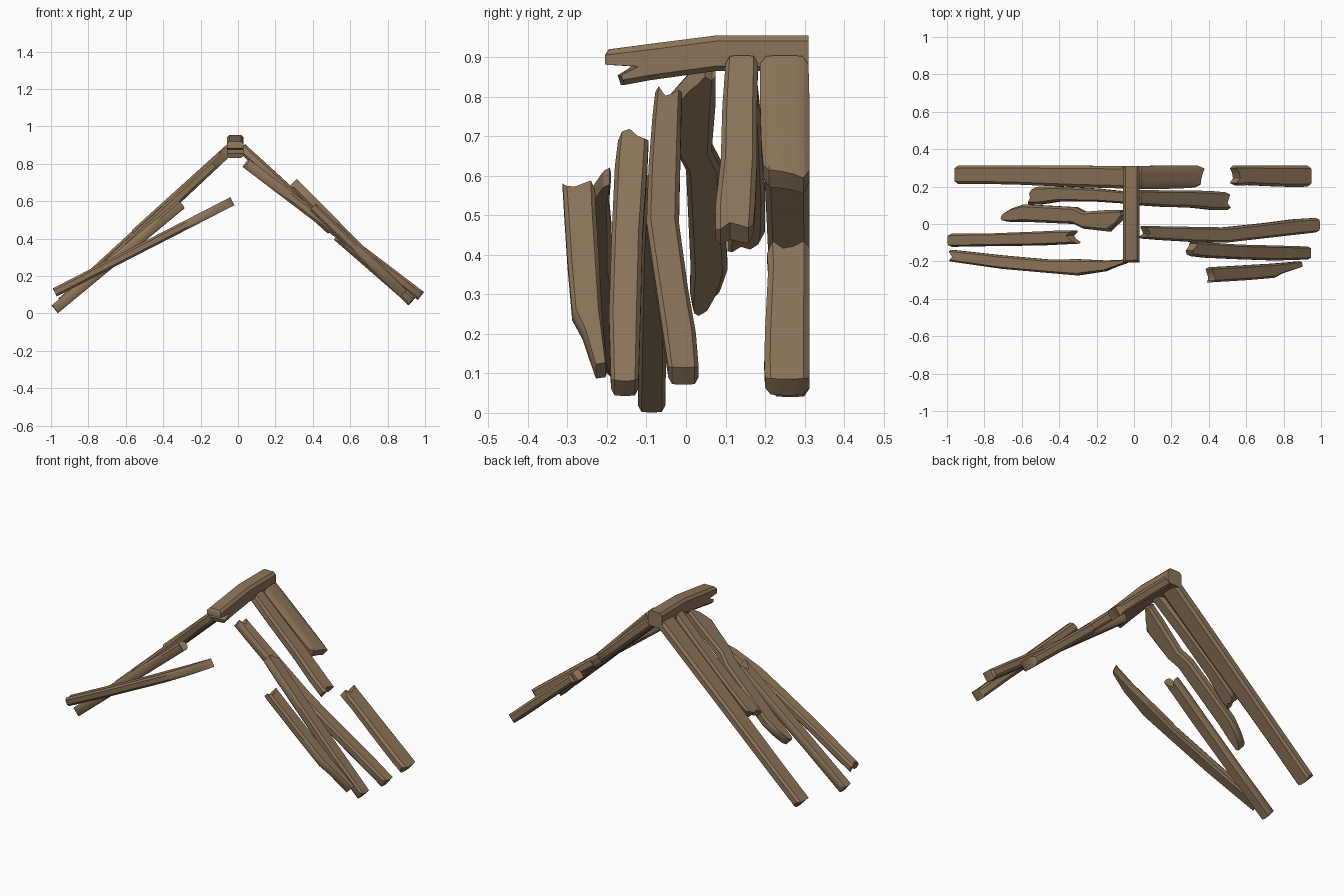
import bpy, bmesh, math
from mathutils import Vector

wood = bpy.data.materials.new("weathered brown wood")
wood.diffuse_color = (0.27, 0.18, 0.105, 1)

U = [0, .13, .38, .64, .87, 1]
CLEAN = [.018, .003, 0, 0, .003, .018]


def board(name, origin, along, width, normal, stations, jag0, jag1, thick, cols=U, edge=.55):
    """Loft a board: stations are (distance, low edge, high edge); jags pull the end columns inward."""
    bm = bmesh.new()
    n = len(cols)
    rings = []
    for i, (s, lo, hi) in enumerate(stations):
        ring = []
        for side in (1, -1):
            order = range(n) if side == 1 else range(n - 1, -1, -1)
            for k in order:
                h = edge if k in (0, n - 1) else 1
                j = 1 if side == 1 else .8
                d = s
                if i == 0:
                    d += jag0[k] * j
                elif i == len(stations) - 1:
                    d -= jag1[k] * j
                p = origin + along * d + width * (lo + (hi - lo) * cols[k]) + normal * (side * h * thick / 2)
                ring.append(bm.verts.new(p))
        rings.append(ring)
    m = 2 * n
    for a, b in zip(rings, rings[1:]):
        for k in range(m):
            bm.faces.new((a[k], a[(k + 1) % m], b[(k + 1) % m], b[k]))
    for r in (rings[0], rings[-1]):
        for k in range(n - 1):
            bm.faces.new((r[k], r[k + 1], r[m - 2 - k], r[m - 1 - k]))
    bmesh.ops.recalc_face_normals(bm, faces=bm.faces)
    me = bpy.data.meshes.new(name)
    bm.to_mesh(me)
    bm.free()
    me.materials.append(wood)
    ob = bpy.data.objects.new(name, me)
    bpy.context.collection.objects.link(ob)
    bpy.ops.object.select_all(action='DESELECT')
    ob.select_set(True)
    bpy.context.view_layer.objects.active = ob
    bpy.ops.object.shade_smooth_by_angle(angle=math.radians(38))
    return ob


def rafter(name, x0, z0, x1, z1, outline, jag0=CLEAN, jag1=CLEAN, thick=.054):
    """Sloping plank from (x0, z0) to (x1, z1); outline rows are (x, y low, y high)."""
    a = Vector((x1 - x0, 0, z1 - z0))
    L = a.length
    a.normalize()
    st = [((x - x0) / (x1 - x0) * L, lo, hi) for x, lo, hi in outline]
    board(name, Vector((x0, 0, z0)), a, Vector((0, 1, 0)), Vector((-a.z, 0, a.x)), st, jag0, jag1, thick)


# ridge beam with a split front end
board("ridge_beam", Vector((-.015, 0, 0)), Vector((0, 1, 0)), Vector((0, 0, 1)), Vector((1, 0, 0)),
      [(-.205, .83, .92), (-.09, .842, .934), (.075, .865, .955), (.31, .865, .955)],
      [.05, .045, .04, .085, 0, 0, .012], [0] * 7, .09,
      cols=[0, .14, .27, .52, .57, .84, 1], edge=.7)

# left slope, back to front
rafter("left_back_rafter", -.04, .885, -.942, .06,
       [(-.04, .19, .31), (-.3, .197, .312), (-.6, .21, .312), (-.8, .215, .312), (-.942, .215, .312)])
rafter("left_second_rafter", -.04, .885, -.555, .42,
       [(-.04, .11, .175), (-.2, .12, .19), (-.4, .12, .2), (-.5, .105, .2), (-.555, .105, .195)],
       CLEAN, [0, .01, .03, .02, .04, .06])
rafter("left_third_rafter", -.05, .87, -.695, .265,
       [(-.05, 0, .075), (-.13, -.04, .075), (-.26, -.025, .065), (-.31, 0, .09), (-.58, .012, .105),
        (-.64, .01, .085), (-.695, .015, .06)],
       [.06, .05, .03, 0, .015, .01], [.03, .01, 0, .01, .02, .04])
rafter("left_fourth_rafter", -.98, .022, -.3, .585,
       [(-.98, -.122, -.052), (-.75, -.118, -.05), (-.5, -.115, -.04), (-.4, -.11, -.035), (-.3, -.105, -.035)],
       CLEAN, [0, .005, .045, .06, .03, .02])
rafter("left_front_rafter", -.98, .112, -.03, .6,
       [(-.98, -.2, -.138), (-.7, -.24, -.168), (-.45, -.262, -.19), (-.3, -.275, -.188),
        (-.15, -.252, -.195), (-.03, -.215, -.19)],
       [0, .005, .02, .01, 0, .01], [.05, .03, .015, .01, 0, .005], .048)

# right slope, back to front
rafter("right_back_upper_rafter", .02, .885, .36, .575,
       [(.02, .187, .31), (.12, .187, .312), (.24, .19, .312), (.36, .195, .312)],
       CLEAN, [.06, .03, .025, .015, 0, .04])
rafter("right_back_lower_rafter", .53, .415, .932, .065,
       [(.53, .205, .312), (.6, .208, .312), (.78, .2, .312), (.87, .198, .312), (.932, .2, .312)],
       [.035, 0, .028, .02, 0, .01])
rafter("right_second_rafter", .02, .885, .5, .445,
       [(.02, .1, .182), (.15, .092, .18), (.3, .088, .18), (.42, .075, .175), (.5, .075, .17)],
       CLEAN, [.012, 0, .025, .015, .005, .03])
rafter("right_third_rafter", .04, .805, .978, .093,
       [(.04, -.078, -.01), (.13, -.085, -.012), (.3, -.095, -.015), (.48, -.1, -.018),
        (.7, -.075, .005), (.85, -.058, .025), (.978, -.045, .032)],
       [.01, 0, .04, .03, .015, .01])
rafter("right_fourth_rafter", .295, .7, .928, .062,
       [(.295, -.172, -.095), (.38, -.18, -.098), (.55, -.188, -.11), (.75, -.195, -.115), (.928, -.19, -.12)],
       [.03, .01, 0, .025, .035, .03])
rafter("right_front_rafter", .4, .57, .885, .105,
       [(.4, -.312, -.23), (.47, -.308, -.228), (.6, -.3, -.22), (.74, -.288, -.212), (.79, -.262, -.208),
        (.885, -.232, -.2)],
       [0, .02, .022, .01, 0, .02], [.005, 0, .002, .004, .005, .01], .05)
